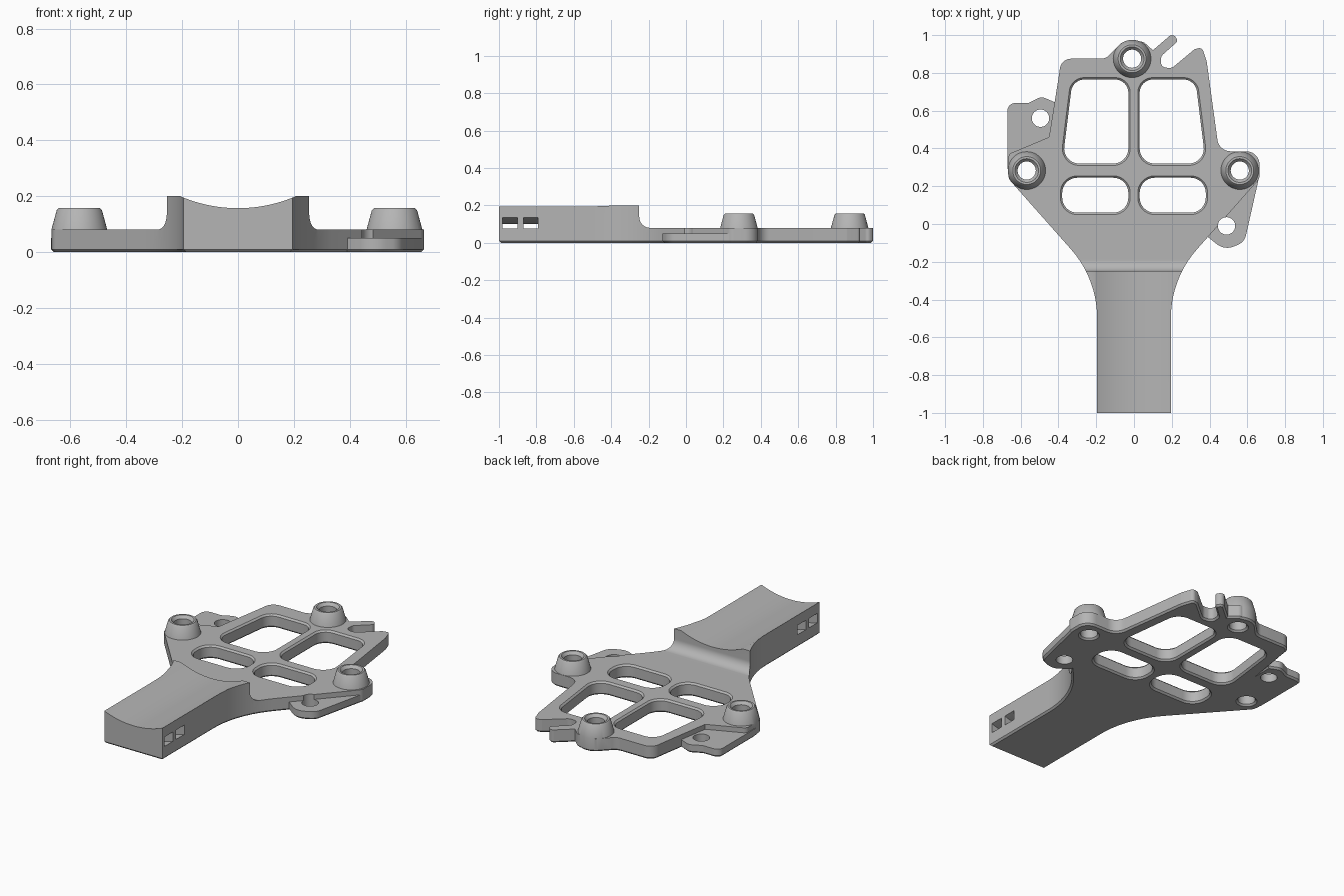
import bpy, bmesh, math
from mathutils import Vector, Matrix

if "Cube" in bpy.data.objects:
    bpy.data.objects.remove(bpy.data.objects["Cube"])

grey = bpy.data.materials.new("plain grey")
grey.use_nodes = True
grey.diffuse_color = (0.46, 0.46, 0.46, 1)
grey.node_tree.nodes["Principled BSDF"].inputs["Base Color"].default_value = (0.46, 0.46, 0.46, 1)


def rounded(corners, steps=10):
    """Polygon whose corners (x, y, radius) are replaced by arcs."""
    out = []
    for i, (x, y, r) in enumerate(corners):
        p = Vector((x, y))
        a = Vector(corners[i - 1][:2]) - p
        b = Vector(corners[(i + 1) % len(corners)][:2]) - p
        half = a.angle(b) / 2
        t = min(r / math.tan(half), 0.49 * a.length, 0.49 * b.length)
        if t < 0.001:
            out.append(p)
            continue
        rad = t * math.tan(half)
        c = p + (a.normalized() + b.normalized()).normalized() * (rad / math.sin(half))
        u, v = p + a.normalized() * t - c, p + b.normalized() * t - c
        sweep = u.angle_signed(v)
        for k in range(steps + 1):
            out.append(c + Matrix.Rotation(-sweep * k / steps, 2) @ u)
    return out


def circle(x, y, r, n=48):
    return [Vector((x + r * math.cos(k * math.tau / n), y + r * math.sin(k * math.tau / n)))
            for k in range(n)]


def offset(pts, d):
    """Push a counterclockwise loop outward by d."""
    out = []
    for i, p in enumerate(pts):
        a = (p - pts[i - 1]).normalized()
        b = (pts[(i + 1) % len(pts)] - p).normalized()
        n = Vector((a.y + b.y, -a.x - b.x)).normalized()
        out.append(p + n * d / max(0.4, n.dot(Vector((a.y, -a.x)))))
    return out


def loft(name, pts, levels, axes="xyz"):
    """Stack a loop at (height, outward offset) levels; axes maps u, v, height."""
    bm = bmesh.new()
    rings = []
    for h, d in levels:
        ring = []
        for p in offset(pts, d):
            c = dict(zip(axes, (p.x, p.y, h)))
            ring.append(bm.verts.new((c["x"], c["y"], c["z"])))
        rings.append(ring)
    for lo, hi in zip(rings, rings[1:]):
        for i in range(len(lo)):
            bm.faces.new((lo[i - 1], lo[i], hi[i], hi[i - 1]))
    bm.faces.new(rings[0][::-1])
    bm.faces.new(rings[-1])
    bmesh.ops.recalc_face_normals(bm, faces=bm.faces)
    mesh = bpy.data.meshes.new(name)
    bm.to_mesh(mesh)
    bm.free()
    mesh.materials.append(grey)
    obj = bpy.data.objects.new(name, mesh)
    bpy.context.collection.objects.link(obj)
    return obj


def combine(target, tool, operation):
    mod = target.modifiers.new("combine", "BOOLEAN")
    mod.object, mod.operation, mod.solver = tool, operation, "EXACT"
    bpy.context.view_layer.objects.active = target
    bpy.ops.object.modifier_apply(modifier=mod.name)
    bpy.data.objects.remove(tool)


# Outline of handle, flare and plate, counterclockwise
outline = rounded([
    (-0.195, -1, 0), (0.195, -1, 0), (0.195, -0.29, 0.55),
    (0.665, 0.24, 0.05), (0.665, 0.385, 0.1), (0.45, 0.385, 0.07),
    # hook and finger with the notch between them
    (0.385, 0.86, 0.03), (0.36, 0.935, 0.03), (0.32, 0.925, 0.02),
    (0.2, 0.825, 0.04), (0.14, 0.83, 0.04), (0.145, 0.89, 0.03),
    (0.235, 0.97, 0.02), (0.205, 1.01, 0.025), (0.1, 0.92, 0),
    (0.05, 0.965, 0.03), (-0.06, 0.965, 0.04), (-0.15, 0.875, 0.06),
    # left side
    (-0.385, 0.875, 0.07), (-0.4, 0.77, 0), (-0.45, 0.46, 0),
    (-0.665, 0.37, 0.03), (-0.665, 0.24, 0.05), (-0.195, -0.29, 0.55)])
body = loft("mounting_bracket", outline, [(0, -0.01), (0.01, 0), (0.3, 0)])

# Side profile: tall handle, concave step, thin plate
side = rounded([(-1.1, -0.1, 0), (1.1, -0.1, 0), (1.1, 0.08, 0),
                (-0.25, 0.08, 0.12), (-0.25, 0.2, 0), (-1.1, 0.2, 0)], 16)
combine(body, loft("side_profile", side, [(-1, 0), (1, 0)], "yzx"), "INTERSECT")

# Hollow along the handle top
AXIS, HOLLOW = 0.677, 0.52
combine(body, loft("handle_hollow", circle(0, AXIS, HOLLOW, 128), [(-1.1, 0), (0, 0)], "xzy"),
        "DIFFERENCE")

# Two curved strap channels across the handle
def arc(r, sign):
    return [Vector((r * math.sin(sign * a * 0.05), AXIS - r * math.cos(a * 0.05)))
            for a in range(-10, 11)]

for start in (-0.98, -0.87):
    channel = loft("strap_channel", arc(0.631, 1) + arc(0.577, -1),
                   [(start, 0), (start + 0.08, 0)], "xzy")
    combine(body, channel, "DIFFERENCE")

# Thin side tabs
left_tab = rounded([(-0.67, 0.27, 0.03), (-0.42, 0.27, 0), (-0.42, 0.645, 0),
                    (-0.49, 0.675, 0.05), (-0.56, 0.64, 0.03), (-0.67, 0.64, 0.04)])
right_tab = rounded([(0.38, -0.06, 0), (0.48, -0.14, 0.09), (0.585, -0.095, 0.07),
                     (0.665, 0.26, 0.03), (0.55, 0.27, 0)])
for name, pts in (("left_tab", left_tab), ("right_tab", right_tab)):
    combine(body, loft(name, pts, [(0, -0.01), (0.01, 0), (0.05, 0)]), "UNION")

# Tapered bosses
bosses = [(-0.568, 0.283), (0.56, 0.283), (-0.01, 0.875)]
for x, y in bosses:
    boss = loft("boss", circle(x, y, 0.1),
                [(0, -0.01), (0.01, 0), (0.08, 0), (0.15, -0.019), (0.157, -0.026)])
    combine(body, boss, "UNION")

# Screw holes with countersunk ends
for x, y in bosses:
    hole = loft("screw_hole", circle(x, y, 0.048),
                [(-0.01, 0.02), (0.01, 0), (0.14, 0), (0.17, 0.026)])
    combine(body, hole, "DIFFERENCE")
for x, y in ((-0.495, 0.56), (0.49, -0.01)):
    combine(body, loft("tab_hole", circle(x, y, 0.046), [(-0.1, 0), (0.2, 0)]), "DIFFERENCE")

# Four windows with chamfered rims
upper = [(0.03, 0.32, 0.08), (0.38, 0.32, 0.08), (0.325, 0.765, 0.07), (0.03, 0.765, 0.07)]
lower = [(0.03, 0.06, 0.08), (0.38, 0.06, 0.08), (0.38, 0.245, 0.08), (0.03, 0.245, 0.08)]
for corners in (upper, lower):
    mirrored = [(-x, y, r) for x, y, r in reversed(corners)]
    for shape in (corners, mirrored):
        window = loft("window", rounded(shape),
                      [(-0.01, 0.02), (0.01, 0), (0.07, 0), (0.09, 0.02)])
        combine(body, window, "DIFFERENCE")

# Smooth curves, crisp edges
bpy.ops.object.select_all(action="DESELECT")
body.select_set(True)
bpy.context.view_layer.objects.active = body
bpy.ops.object.shade_smooth_by_angle(angle=math.radians(30))
